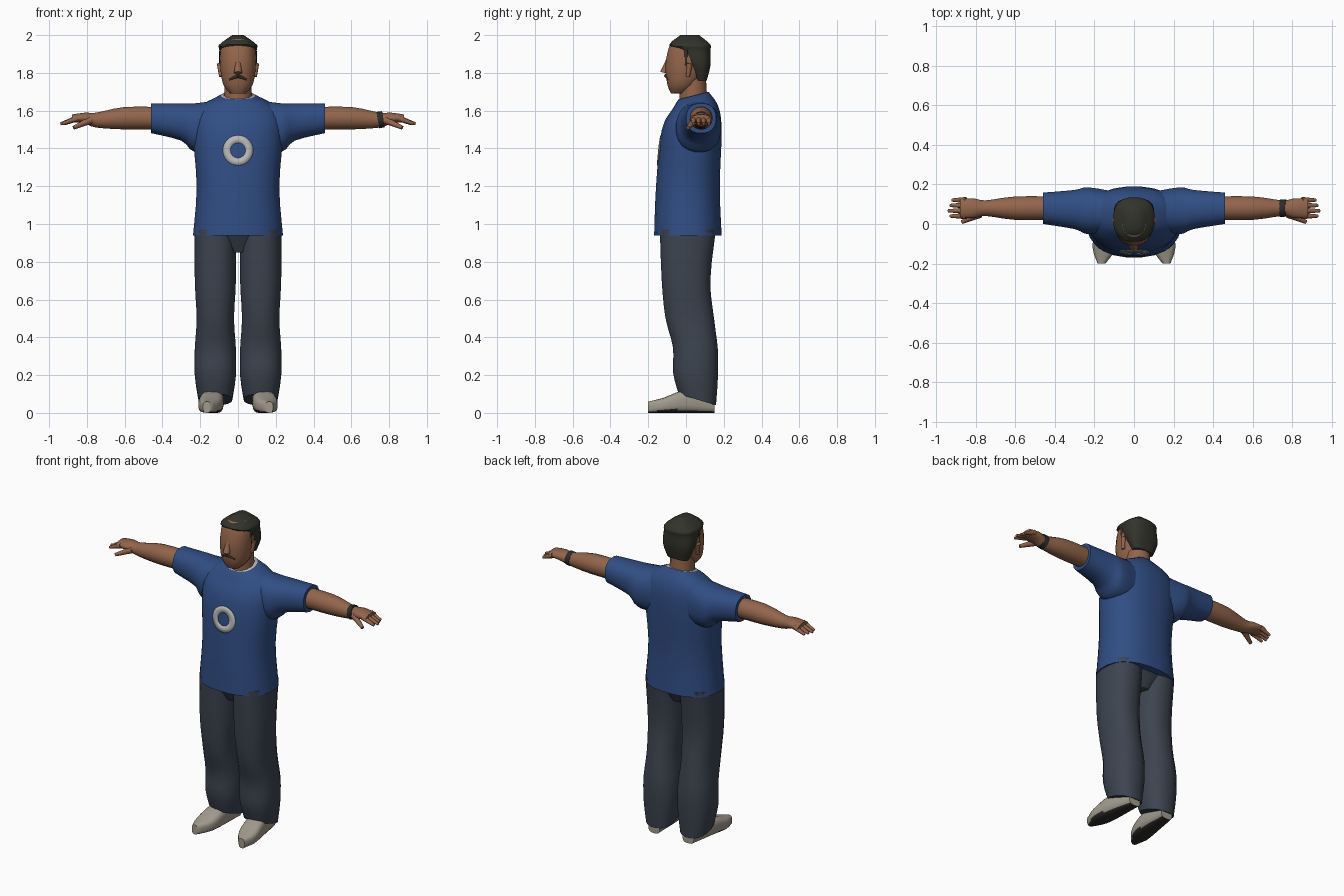
import bpy, bmesh
from math import cos, sin, pi, copysign
from mathutils import Vector, Matrix

if "Cube" in bpy.data.objects:
    bpy.data.objects.remove(bpy.data.objects["Cube"])


def material(name, red, green, blue):
    colour = (red, green, blue, 1)
    mat = bpy.data.materials.new(name)
    mat.use_nodes = True
    mat.diffuse_color = colour
    mat.node_tree.nodes["Principled BSDF"].inputs["Base Color"].default_value = colour
    return mat


shirt_blue = material("shirt blue", .03, .075, .23)
trouser_slate = material("trouser slate", .046, .058, .08)
skin_brown = material("skin brown", .29, .13, .07)
hair_dark = material("hair dark", .032, .033, .024)
shoe_beige = material("shoe beige", .36, .33, .27)
sole_dark = material("sole dark", .025, .025, .023)
trim_pale = material("trim pale", .48, .48, .48)


def finish(name, bm, *materials):
    mesh = bpy.data.meshes.new(name)
    bm.to_mesh(mesh)
    bm.free()
    for mat in materials:
        mesh.materials.append(mat)
    part = bpy.data.objects.new(name, mesh)
    bpy.context.collection.objects.link(part)
    bpy.ops.object.select_all(action="DESELECT")
    part.select_set(True)
    bpy.context.view_layer.objects.active = part
    bpy.ops.object.shade_smooth_by_angle(angle=.9)
    return part


def bridge(bm, loops):
    for lower, upper in zip(loops, loops[1:]):
        for i in range(len(lower)):
            bm.faces.new((lower[i - 1], lower[i], upper[i], upper[i - 1]))


def smooth_rows(rows, steps=3):
    """Fill in rows along a spline through the given ones."""
    rows = [Vector(row) for row in rows]
    padded = [rows[0], *rows, rows[-1]]
    for before, a, b, after in zip(padded, padded[1:], padded[2:], padded[3:]):
        for step in range(steps):
            t = step / steps
            tangent_a, tangent_b = (b - before) / 2, (after - a) / 2
            yield (a + t * tangent_a
                   + t * t * (3 * (b - a) - 2 * tangent_a - tangent_b)
                   + t ** 3 * (2 * (a - b) + tangent_a + tangent_b))
    yield rows[-1]


def loft(name, axis, rows, *materials, centre=0, lean=0, tilt=0, power=2.3,
         sides=20, mirror=1, rule=None):
    """Each row holds position, second centre and two radii."""
    bm = bmesh.new()
    rows = list(smooth_rows(rows))
    loops = []
    for k, (position, offset, wide, deep) in enumerate(rows):
        progress = k / (len(rows) - 1)
        loop = []
        for i in range(sides):
            angle = 2 * pi * (i + .5) / sides
            a, b = (copysign(abs(f) ** (2 / power), f) for f in (cos(angle), sin(angle)))
            along = position + tilt * b * progress ** 3
            u, v = centre + lean * progress + wide * a, offset + deep * b
            x, y, z = {"x": (along, u, v), "y": (u, along, v), "z": (u, v, along)}[axis]
            loop.append(bm.verts.new((x * mirror, y, z)))
        loops.append(loop)
    bridge(bm, loops)
    for end in (loops[0], loops[-1]):
        bm.faces.new(end)
    bmesh.ops.recalc_face_normals(bm, faces=bm.faces)
    if rule:
        for face in bm.faces:
            face.material_index = int(rule(face))
    return finish(name, bm, *materials)


def taper(name, mat, start, end, first_radius, last_radius, mirror=1):
    """A round tapered rod between two points."""
    flip = Vector((mirror, 1, 1))
    start, end = Vector(start) * flip, Vector(end) * flip
    span = end - start
    turn = span.to_track_quat("Z", "Y").to_matrix().to_4x4()
    bm = bmesh.new()
    bmesh.ops.create_cone(bm, cap_ends=True, segments=12, radius1=first_radius,
                          radius2=last_radius, depth=span.length,
                          matrix=Matrix.Translation((start + end) / 2) @ turn)
    return finish(name, bm, mat)


def is_collar(face):
    return len(face.verts) > 4 and face.calc_center_median().z > 1


def is_sole(face):
    return face.normal.z < -.6


# Shirt body with a pale collar edge
torso = loft("shirt_body", "z", [
    (.94, .01, .24, .18), (1.2, .01, .22, .17), (1.5, .03, .24, .16),
    (1.62, .05, .2, .12), (1.68, .04, .09, .08)],
    shirt_blue, trim_pale, tilt=.02, sides=24, rule=is_collar)

# Chest ring following the cloth
bm = bmesh.new()
loops = []
for radius in (.04, .06, .08):
    loop = []
    for k in range(32):
        angle = k * pi / 16
        x, z = radius * cos(angle), 1.39 + radius * sin(angle)
        hit = torso.ray_cast(Vector((x, -1, z)), Vector((0, 1, 0)))[1]
        loop.append(bm.verts.new((x, hit.y - .004, z)))
    loops.append(loop)
bridge(bm, loops)
bmesh.ops.recalc_face_normals(bm, faces=bm.faces)
ring = finish("chest_ring", bm, trim_pale)
ring.modifiers.new("thickness", "SOLIDIFY").thickness = .003

# Parts repeated on each side
for mirror, label in ((1, "left_"), (-1, "right_")):
    loft(label + "sleeve", "x", [
        (.08, 1.52, .1, .14), (.23, 1.51, .12, .13),
        (.3, 1.54, .1, .1), (.46, 1.56, .08, .08)],
        shirt_blue, centre=.06, lean=.02, mirror=mirror)
    loft(label + "arm", "x", [
        (.4, 1.56, .06, .06), (.6, 1.56, .06, .06), (.75, 1.55, .04, .04),
        (.81, 1.56, .05, .03), (.88, 1.56, .05, .02)],
        skin_brown, centre=.08, power=2, mirror=mirror)
    for k, finger in enumerate(("index", "middle", "ring", "little")):
        y = .04 + .027 * k
        tip = .94 - .01 * abs(k - 1)
        taper(label + finger + "_finger", skin_brown,
              (.85, y, 1.56), (tip, y, 1.53), .016, .008, mirror)
    taper(label + "thumb", skin_brown, (.78, .05, 1.55), (.87, .01, 1.51), .02, .01, mirror)
    loft(label + "trouser_leg", "z", [
        (.97, .01, .11, .15), (.7, 0, .11, .13), (.5, .02, .1, .13),
        (.34, .05, .11, .12), (.2, .05, .11, .12), (.07, .06, .09, .1)],
        trouser_slate, centre=.12, tilt=-.03, mirror=mirror)
    loft(label + "shoe", "y", [
        (.15, .04, .04, .04), (0, .06, .06, .06),
        (-.12, .04, .06, .04), (-.2, .03, .02, .03)],
        shoe_beige, sole_dark, centre=.12, lean=.045, power=3, mirror=mirror, rule=is_sole)
    taper(label + "ear", skin_brown, (.09, .01, 1.78), (.096, .02, 1.85), .01, .016, mirror)
    taper(label + "sideburn", hair_dark, (.088, 0, 1.94), (.09, 0, 1.84), .012, .006, mirror)
    taper(label + "moustache", hair_dark,
          (0, -.105, 1.785), (.045, -.093, 1.765), .011, .005, mirror)

# Trouser seat joining the legs
loft("trouser_seat", "z", [(.85, .01, .06, .09), (.97, .01, .22, .15)], trouser_slate)

# Watch strap on the left wrist
taper("watch_strap", sole_dark, (.74, .08, 1.55), (.77, .08, 1.555), .044, .043)

# Neck, head and nose
taper("neck", skin_brown, (0, .04, 1.6), (0, .035, 1.78), .076, .07)
loft("head", "z", [
    (1.69, -.04, .04, .04), (1.74, -.02, .08, .08), (1.84, 0, .095, .11),
    (1.94, .01, .09, .1), (1.98, .01, .06, .07)], skin_brown)
taper("nose", skin_brown, (0, -.09, 1.88), (0, -.115, 1.8), .01, .022)

# Hair cap, lower at the back
loft("hair", "z", [
    (1.76, .08, .07, .03), (1.84, .07, .1, .06), (1.92, .04, .1, .09),
    (1.95, .02, .1, .11), (2, .02, .03, .05)], hair_dark, power=2.6)
